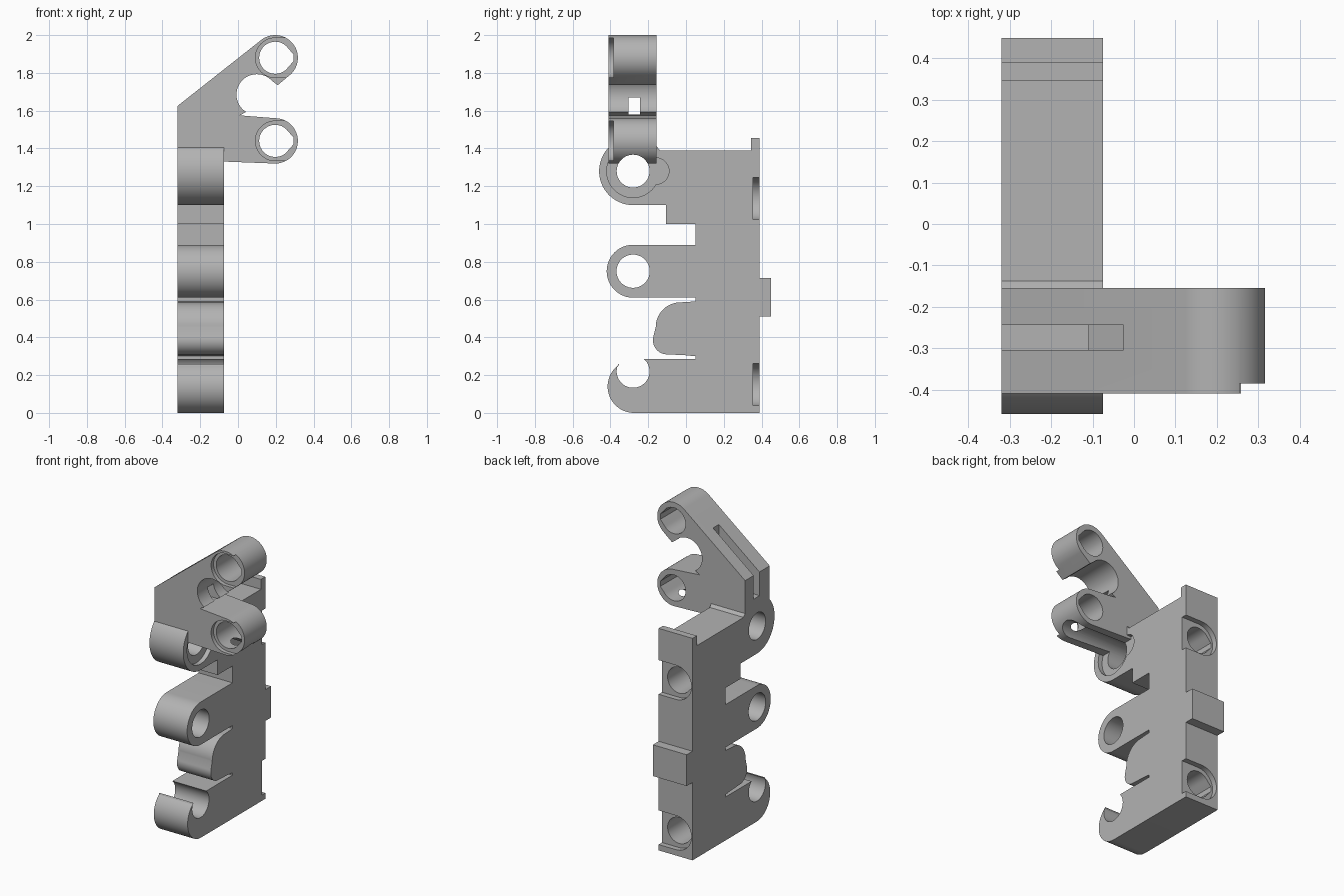
import bpy
import bmesh
from math import cos, sin, radians

cube = bpy.data.objects.get("Cube")
if cube:
    bpy.data.objects.remove(cube, do_unlink=True)

grey = bpy.data.materials.new("mid_grey")
grey.use_nodes = True
COLOUR = (0.45, 0.45, 0.45, 1)
grey.diffuse_color = COLOUR
grey.node_tree.nodes["Principled BSDF"].inputs["Base Color"].default_value = COLOUR


def arc(cx, cz, r, start, end, steps=24):
    """Points on an arc, angles in degrees."""
    angles = [radians(start + (end - start) * i / steps) for i in range(steps + 1)]
    return [(cx + r * cos(a), cz + r * sin(a)) for a in angles]


def prism(name, points, axis, low, high):
    """Extrude a profile along x (points are y, z) or y (points are x, z)."""
    place = {"x": lambda p: (low, p[0], p[1]), "y": lambda p: (p[0], low, p[1])}[axis]
    bm = bmesh.new()
    face = bm.faces.new([bm.verts.new(place(p)) for p in points])
    extruded = bmesh.ops.extrude_face_region(bm, geom=[face])
    moved = [g for g in extruded["geom"] if isinstance(g, bmesh.types.BMVert)]
    shift = (high - low, 0, 0) if axis == "x" else (0, high - low, 0)
    bmesh.ops.translate(bm, verts=moved, vec=shift)
    bmesh.ops.recalc_face_normals(bm, faces=bm.faces)
    mesh = bpy.data.meshes.new(name)
    bm.to_mesh(mesh)
    bm.free()
    mesh.materials.append(grey)
    obj = bpy.data.objects.new(name, mesh)
    bpy.context.collection.objects.link(obj)
    return obj


def combine(target, tool, operation="DIFFERENCE"):
    """Apply a boolean and discard the tool object."""
    mod = target.modifiers.new("cut", "BOOLEAN")
    mod.operation, mod.solver, mod.object = operation, "EXACT", tool
    bpy.context.view_layer.objects.active = target
    bpy.ops.object.modifier_apply(modifier=mod.name)
    bpy.data.objects.remove(tool, do_unlink=True)


def cut(target, points, axis, low, high):
    combine(target, prism("cutter", points, axis, low, high))


def disc(cx, cz, r):
    return arc(cx, cz, r, 0, 352.5, 47)


def open_disc(cx, cz, r, reach):
    """A round recess that runs out sideways towards +x."""
    return arc(cx, cz, r, 90, 270) + [(reach, cz - r), (reach, cz + r)]


def keyed_disc(cx, cz, r, side=1):
    """A round bore with a small blunt key on one side."""
    tip = r * 1.15
    ring = arc(cx, cz, r, 35, 325, 36) + [(cx + tip, cz - r * 0.2), (cx + tip, cz + r * 0.2)]
    return [(cx + side * (x - cx), z) for x, z in ring]


LEFT, RIGHT = -0.32, -0.075
PIVOT = -0.28

# Side plate with lugs, bumper and open hook
profile = [(0.39, 0), (0.39, 0.51), (0.45, 0.51), (0.45, 0.715), (0.39, 0.715),
           (0.39, 1.455), (0.345, 1.455), (0.345, 1.39), (-0.14, 1.39)]
profile += arc(PIVOT, 1.28, 0.18, 38, 270, 40)
profile += [(-0.105, 1.1), (-0.105, 1.0), (0.05, 1.0), (0.05, 0.89)]
profile += arc(PIVOT, 0.75, 0.14, 90, 270)
profile += [(0.05, 0.61), (0.05, 0.59)]
profile += arc(-0.03, 0.455, 0.13, 90, 180)
profile += arc(-0.1, 0.385, 0.075, 165, 270)
profile += [(0.0, 0.305), (0.05, 0.3), (0.05, 0.285)]
profile += arc(PIVOT, 0.22, 0.087, 48, -207, 40)
profile += arc(-0.275, 0.14, 0.14, 124, 270)
plate = prism("side_plate", profile, "x", LEFT, RIGHT)

# Recess on the inner face of the upper lug
cut(plate, disc(PIVOT, 1.28, 0.14), "x", RIGHT - 0.03, 0)
cut(plate, disc(-0.16, 1.28, 0.07), "x", RIGHT - 0.03, 0)

# Sockets in the back edge
for z in (0.15, 1.135):
    cut(plate, open_disc(-0.2, z, 0.112, 0), "y", 0.355, 0.5)
    cut(plate, keyed_disc(-0.2, z, 0.085, -1), "y", 0.13, 0.5)

# Forked bracket with a round throat
ARM_X, ARMS = 0.197, (1.44, 1.88)
fork = [(LEFT, 1.34), (LEFT, 1.625)]
fork += arc(ARM_X, ARMS[1], 0.12, 127, -48, 32)
fork += [(0.21, 1.735)]
fork += arc(0.1, 1.685, 0.108, 42, 238, 36)
fork += [(0.01, 1.575)]
fork += arc(ARM_X, ARMS[0], 0.12, 90, -90, 32)
bracket = prism("forked_bracket", fork, "y", -0.41, -0.155)

# Arm bores and their front recesses
for z in ARMS:
    cut(bracket, keyed_disc(ARM_X, z, 0.085), "y", -0.5, 0)
    cut(bracket, open_disc(ARM_X, z, 0.105, 0.4), "y", -0.5, -0.385)

# Slot through the sloping edge into the throat
slot = [(-0.4, 1.47), (-0.11, 1.47), (-0.11, 1.58), (0.05, 1.58), (0.05, 1.67),
        (-0.11, 1.67), (-0.025, 1.74), (-0.025, 2.0), (-0.4, 2.0)]
cut(bracket, slot, "y", -0.304, -0.244)

# Merge, then drill the cross bores
combine(plate, bracket, "UNION")
plate.name = "clip_body"
for z, r in ((0.75, 0.088), (1.28, 0.087)):
    cut(plate, disc(PIVOT, z, r), "x", -0.5, 0.5)

# Keep edges sharp and curved walls smooth
bpy.ops.object.select_all(action="DESELECT")
plate.select_set(True)
bpy.context.view_layer.objects.active = plate
bpy.ops.object.shade_smooth_by_angle(angle=radians(30))
